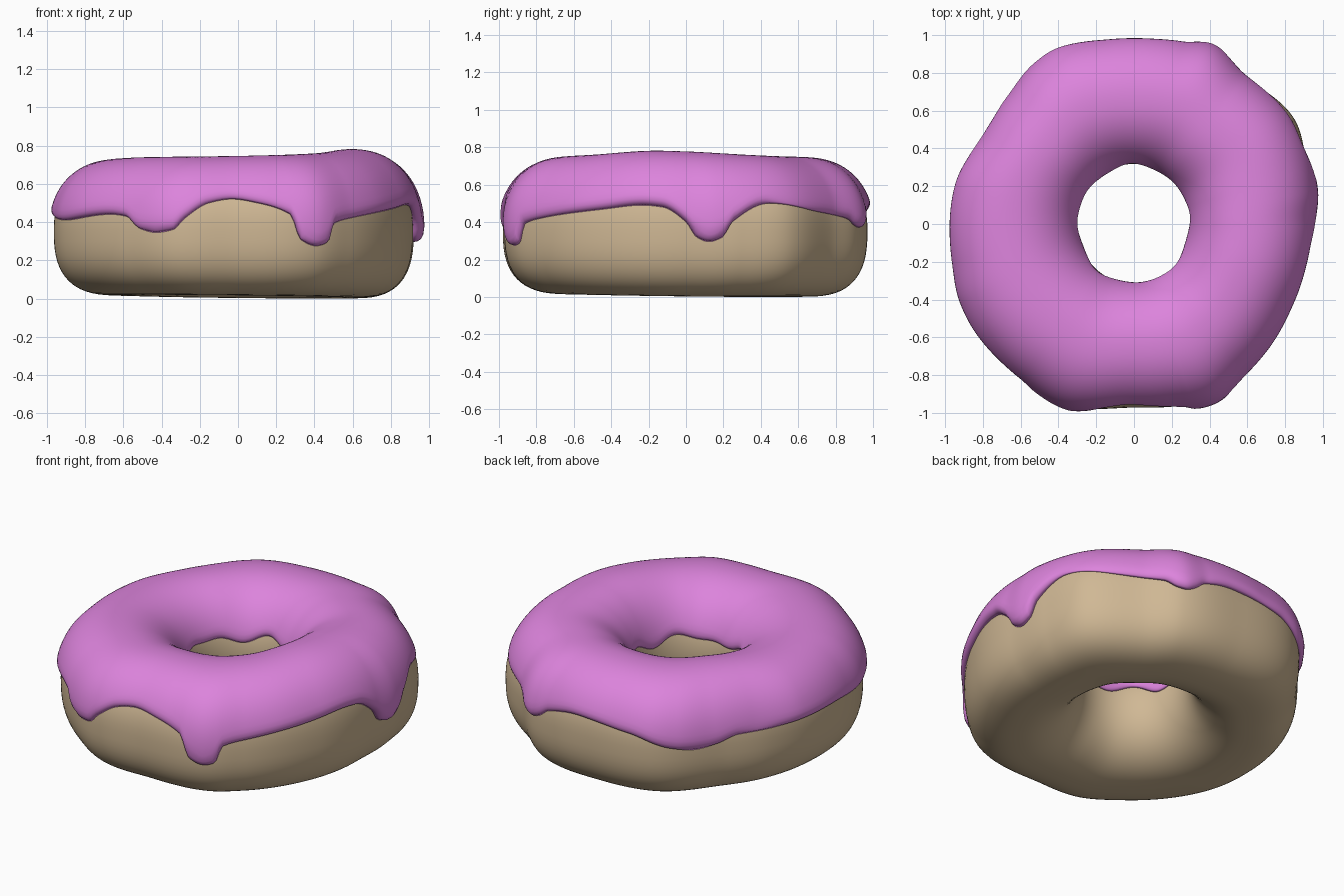
import bpy, bmesh
from math import sin, cos, pi, asin, radians, sqrt, copysign

if "Cube" in bpy.data.objects:
    bpy.data.objects.remove(bpy.data.objects["Cube"])

N = 360  # steps around the ring

# Outer radius of icing and dough by angle (degrees from +x)
ICING_R = [(0, .965), (10, .99), (34, 1.022), (53, 1.0), (66, 1.045), (75, 1.015), (97, 1.005),
           (113, 1.025), (122, 1.005), (135, .955), (149, .935), (168, .982), (192, .995),
           (204, 1.02), (217, 1.03), (234, 1.03), (249, 1.05), (270, .995), (281, 1.008),
           (294, 1.045), (307, 1.003), (318, .985), (335, .965)]
DOUGH_R = [(0, .915), (18, .96), (34, 1.015), (53, .975), (66, 1.005), (90, .97), (113, .99),
           (140, .92), (155, .935), (180, .96), (204, .995), (234, 1.0), (249, 1.02), (270, .972),
           (294, 1.005), (307, .975), (335, .925)]
# Height of the icing's outer edge, with its drips
EDGE_Z = [(0, .40), (3.5, .32), (7.6, .295), (12, .32), (15, .40), (27, .50), (44, .46), (60, .42),
          (64, .38), (67, .37), (70, .39), (74, .44), (85, .47), (106, .44), (120, .37), (128, .35),
          (136, .37), (144, .41), (165, .42), (185, .43), (205, .41), (228, .44), (234, .43),
          (239.5, .365), (245, .345), (250.5, .36), (254, .42), (261, .50), (268, .52), (276, .50),
          (286, .44), (289, .31), (294, .275), (297.5, .29), (300, .39), (307, .42), (332, .47),
          (345, .49), (352, .48)]
TOP_Z = [(0, .778), (40, .755), (90, .745), (135, .74), (180, .728), (225, .74), (270, .746),
         (310, .76), (345, .782)]


def periodic(table):
    """Smooth closed interpolation that does not overshoot."""
    n = len(table)
    xs = [table[i % n][0] + 360 * (i // n) for i in range(-2, n + 3)]
    ys = [table[i % n][1] for i in range(-2, n + 3)]
    sl = [(ys[i + 1] - ys[i]) / (xs[i + 1] - xs[i]) for i in range(len(xs) - 1)]
    tan = [0] + [2 * a * b / (a + b) if a * b > 0 else 0 for a, b in zip(sl, sl[1:])] + [0]
    out = []
    for k in range(N):
        x = k * 360 / N
        i = max(j for j in range(len(xs) - 1) if xs[j] <= x)
        h = xs[i + 1] - xs[i]
        t = (x - xs[i]) / h
        out.append((1 + 2 * t) * (1 - t) ** 2 * ys[i] + t * (1 - t) ** 2 * h * tan[i]
                   + t * t * (3 - 2 * t) * ys[i + 1] + t * t * (t - 1) * h * tan[i + 1])
    return out


icing_r, dough_r, edge_z, top_z = map(periodic, (ICING_R, DOUGH_R, EDGE_Z, TOP_Z))
T = .03  # icing thickness


def dims(k):
    th = 2 * pi * k / N
    low = .01 + .01 * cos(th - radians(225))
    zc = .36
    hole = .31 - .008 * cos(2 * th)
    return th, zc, zc - low, top_z[k] - T - zc, hole, (hole + dough_r[k]) / 2


def exponent(c, s):
    return 2.1 if c < 0 else (2.2 if s > 0 else 2.7)


def surface(k, phi, f):
    """Point on the ring: f = 0 is the dough surface, f = 1 the icing's outside."""
    th, zc, hl, hu, hole, rc = dims(k)
    c, s = cos(phi), sin(phi)
    p = 2 / exponent(c, s)
    a = rc - hole + .025 * f if c < 0 else dough_r[k] + f * (icing_r[k] - dough_r[k]) - rc
    h = hu + T * f if s > 0 else hl + .4 * T * f
    r = rc + a * copysign(abs(c) ** p, c)
    return r * cos(th), r * sin(th), zc + h * copysign(abs(s) ** p, s)


def angle_at(k, z, side):
    _, zc, hl, hu, _, _ = dims(k)
    v = (z - zc) / (hu if z > zc else hl)
    return asin(copysign(abs(v) ** (exponent(side, v) / 2), v))


def ring(name, section, color):
    bm = bmesh.new()
    rows = [[bm.verts.new(p) for p in section(k)] for k in range(N)]
    m = len(rows[0])
    for k in range(N):
        a, b = rows[k], rows[(k + 1) % N]
        for j in range(m):
            bm.faces.new((a[j], b[j], b[(j + 1) % m], a[(j + 1) % m]))
    bmesh.ops.recalc_face_normals(bm, faces=bm.faces)
    for face in bm.faces:
        face.smooth = True
    me = bpy.data.meshes.new(name)
    bm.to_mesh(me)
    bm.free()
    mat = bpy.data.materials.new(name + "_color")
    mat.diffuse_color = color
    mat.use_nodes = True
    mat.node_tree.nodes["Principled BSDF"].inputs["Base Color"].default_value = mat.diffuse_color
    me.materials.append(mat)
    ob = bpy.data.objects.new(name, me)
    bpy.context.collection.objects.link(ob)
    return ob


# Dough ring
def dough_section(k):
    return [surface(k, 2 * pi * j / 64, 0) for j in range(64)]


# Icing shell: rounded edges, outside going up and over, underside back
ENDS = [0, .004, .012, .024, .045]
STEPS = ENDS + [.045 + .91 * j / 34 for j in range(1, 34)] + [1 - e for e in reversed(ENDS)]


def icing_section(k):
    th = 2 * pi * k / N
    start = angle_at(k, edge_z[k], 1)
    inner = .45 + .018 * sin(5 * th) + .012 * sin(8 * th + 1)
    end = pi - angle_at(k, inner, -1)
    pts = []
    for s in STEPS:
        d = min(1, min(s, 1 - s) / .045)
        pts.append(surface(k, start + (end - start) * s, sqrt(1 - (1 - d) ** 2)))
    for s in reversed(STEPS[3:-3:3]):
        pts.append(surface(k, start + (end - start) * s, -.15))
    return pts


ring("dough", dough_section, (.63, .48, .30, 1))
ring("icing", icing_section, (.72, .23, .72, 1))
